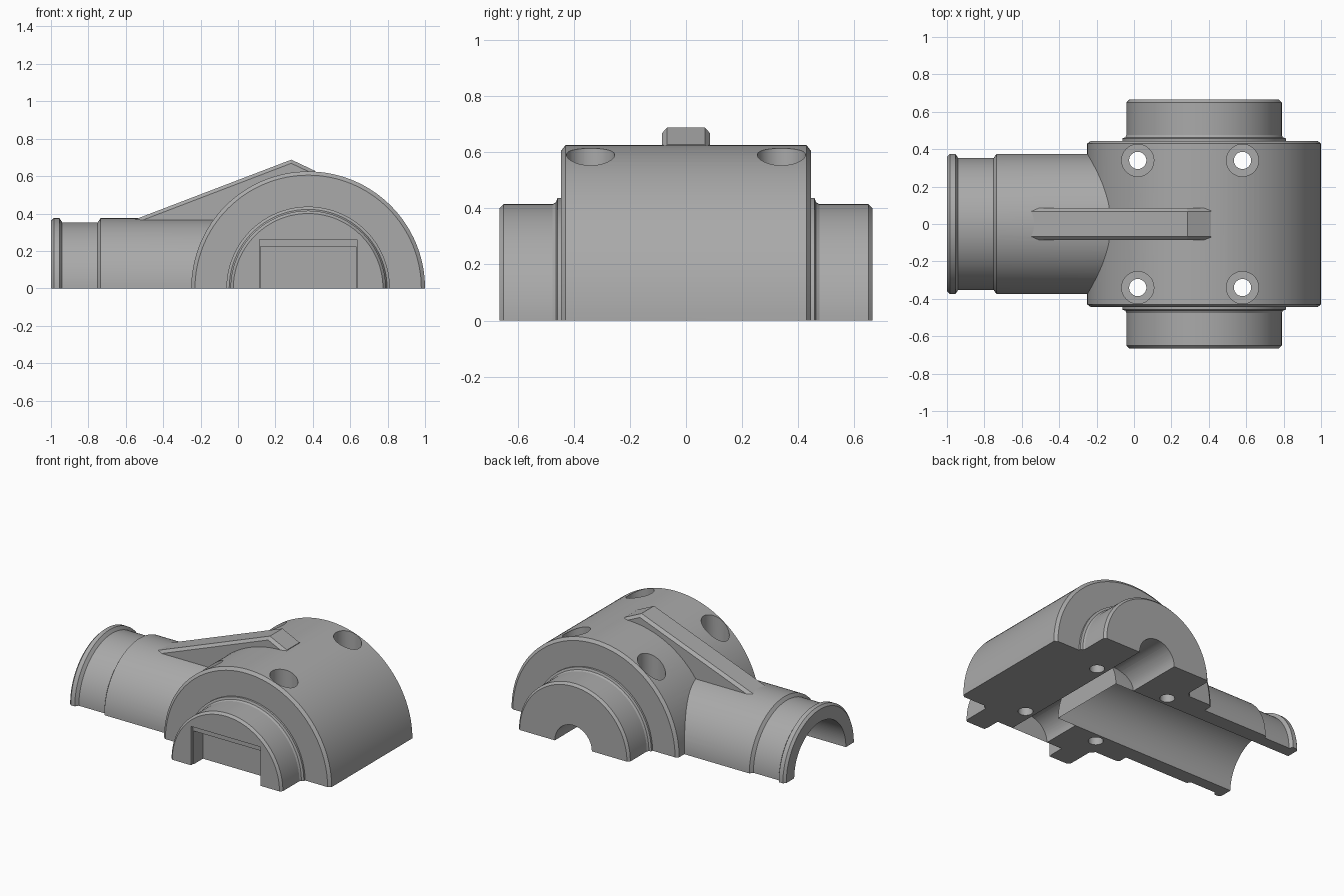
import bpy, bmesh, math
from mathutils import Matrix, Vector

default = bpy.data.objects.get("Cube")
if default:
    bpy.data.objects.remove(default, do_unlink=True)

metal = bpy.data.materials.new("cast grey")
grey = (0.4, 0.4, 0.4, 1)
metal.diffuse_color = grey
metal.use_nodes = True
metal.node_tree.nodes["Principled BSDF"].inputs["Base Color"].default_value = grey

AXIS = 0.375                       # x of the main cylinder
ALONG_X = Matrix.Rotation(math.pi / 2, 4, 'Y')
ALONG_Y = Matrix.Translation((AXIS, 0, 0)) @ Matrix.Rotation(math.pi / 2, 4, 'X')


def add_object(name, bm):
    bmesh.ops.recalc_face_normals(bm, faces=bm.faces)
    mesh = bpy.data.meshes.new(name)
    bm.to_mesh(mesh)
    bm.free()
    obj = bpy.data.objects.new(name, mesh)
    bpy.context.collection.objects.link(obj)
    mesh.materials.append(metal)
    return obj


def lathe(name, profile, matrix, steps=128):
    """Spin (position, radius) points around an axis; the ends close on it."""
    bm = bmesh.new()
    points = [(profile[0][0], 0)] + profile + [(profile[-1][0], 0)]
    verts = [bm.verts.new((r, 0, p)) for p, r in points]
    edges = [bm.edges.new(pair) for pair in zip(verts, verts[1:])]
    bmesh.ops.spin(bm, geom=verts + edges, cent=(0, 0, 0), axis=(0, 0, 1),
                   angle=math.tau, steps=steps)
    bmesh.ops.remove_doubles(bm, verts=bm.verts, dist=1e-5)
    bm.transform(matrix)
    return add_object(name, bm)


def box(name, low, high):
    low, high = Vector(low), Vector(high)
    bm = bmesh.new()
    bmesh.ops.create_cube(bm, size=1)
    bm.transform(Matrix.Translation((low + high) / 2) @ Matrix.Diagonal((high - low).to_4d()))
    return add_object(name, bm)


def combine(target, tool, operation):
    mod = target.modifiers.new(operation, 'BOOLEAN')
    mod.operation, mod.object, mod.solver = operation, tool, 'EXACT'
    bpy.context.view_layer.objects.active = target
    bpy.ops.object.modifier_apply(modifier=mod.name)
    bpy.data.objects.remove(tool, do_unlink=True)


# Main body with a stepped hub on each end
half = [(0.665, 0.40), (0.65, 0.415), (0.475, 0.415), (0.463, 0.422),
        (0.458, 0.437), (0.445, 0.437), (0.445, 0.605), (0.43, 0.625)]
housing = lathe("housing", half + [(-p, r) for p, r in reversed(half)], ALONG_Y)

# Side spout with end bead and groove
spout = lathe("spout", [(-1, 0.36), (-0.985, 0.375), (-0.955, 0.375), (-0.94, 0.353),
                        (-0.75, 0.353), (-0.735, 0.375), (0.2, 0.375)], ALONG_X)
combine(housing, spout, 'UNION')

# Sloping rib with bevelled upper edges
bm = bmesh.new()
outline = [(-0.56, 0.365), (0.285, 0.688), (0.412, 0.628), (0.412, 0.3), (-0.56, 0.3)]
face = bm.faces.new([bm.verts.new((x, -0.085, z)) for x, z in outline])
moved = bmesh.ops.extrude_face_region(bm, geom=[face])["geom"]
bmesh.ops.translate(bm, vec=(0, 0.17, 0), verts=[v for v in moved if isinstance(v, bmesh.types.BMVert)])
top_edges = [e for e in bm.edges if abs(e.verts[0].co.y - e.verts[1].co.y) < 0.01
             and min(v.co.z for v in e.verts) > 0.35]
bmesh.ops.bevel(bm, geom=top_edges, offset=0.018, segments=1, affect='EDGES')
combine(housing, add_object("rib", bm), 'UNION')

# Shaft bore, spout bore and rectangular pocket in the front hub
cutters = [
    lathe("shaft_bore", [(-0.8, 0.138), (0.8, 0.138)], ALONG_Y, 64),
    lathe("spout_bore", [(-1.2, 0.275), (AXIS, 0.275)], ALONG_X),
    box("pocket", (0.12, -0.8, -0.1), (0.63, -0.545, 0.225)),
    box("pocket_lip", (0.115, -0.8, -0.1), (0.635, -0.645, 0.262)),
]
# Four counterbored bolt holes
for x in (0.02, 0.58):
    for y in (-0.34, 0.34):
        cutters.append(lathe("bolt_hole", [(-0.2, 0.046), (0.38, 0.046), (0.38, 0.086), (0.9, 0.086)],
                             Matrix.Translation((x, y, 0)), 48))
# Flat split face at the bottom
cutters.append(box("lower_half", (-2, -2, -2), (2, 2, 0)))
for cutter in cutters:
    combine(housing, cutter, 'DIFFERENCE')

bpy.ops.object.select_all(action='DESELECT')
housing.select_set(True)
bpy.context.view_layer.objects.active = housing
bpy.ops.object.shade_smooth_by_angle(angle=math.radians(20))
